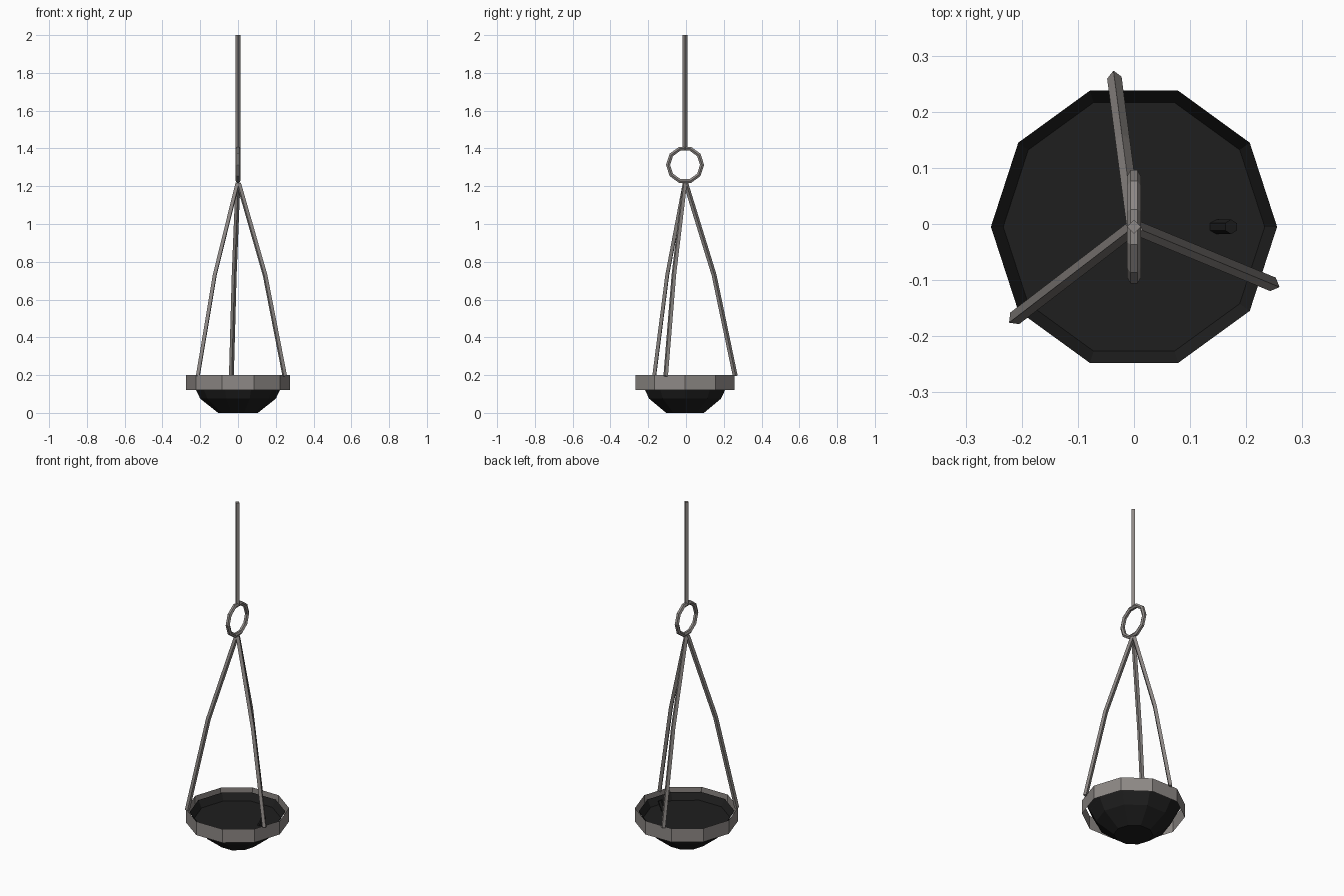
import bpy, bmesh, math
from mathutils import Vector

if "Cube" in bpy.data.objects:
    bpy.data.objects.remove(bpy.data.objects["Cube"])

CY = -0.005  # common centre in y


def material(name, rgb):
    m = bpy.data.materials.new(name)
    m.diffuse_color = (*rgb, 1)
    m.use_nodes = True
    m.node_tree.nodes["Principled BSDF"].inputs["Base Color"].default_value = m.diffuse_color
    return m


METAL = material("warm grey metal", (0.27, 0.25, 0.238))
BLACK = material("soot black", (0.013, 0.013, 0.013))


def finish(name, bm, mat, fix=True):
    if fix:
        bmesh.ops.recalc_face_normals(bm, faces=bm.faces)
    me = bpy.data.meshes.new(name)
    bm.to_mesh(me)
    bm.free()
    me.materials.append(mat)
    ob = bpy.data.objects.new(name, me)
    bpy.context.collection.objects.link(ob)
    return ob


def skin_rings(bm, rings, closed=False):
    """Bridge consecutive vertex rings with quads."""
    n = len(rings[0])
    pairs = list(zip(rings, rings[1:])) + ([(rings[-1], rings[0])] if closed else [])
    for a, b in pairs:
        for i in range(n):
            bm.faces.new((a[i], a[(i + 1) % n], b[(i + 1) % n], b[i]))


def lathe(name, profile, mat, cap_start=False, cap_end=False, n=10):
    bm = bmesh.new()
    rings = [[bm.verts.new((r * math.cos(math.tau * i / n),
                            CY + r * math.sin(math.tau * i / n), z)) for i in range(n)]
             for r, z in profile]
    skin_rings(bm, rings)
    if cap_start:
        bm.faces.new(rings[0][::-1])
    if cap_end:
        bm.faces.new(rings[-1])
    return finish(name, bm, mat, fix=cap_start or cap_end)


def tube(name, path, radius, side, mat, n=4, closed=False, turn=0.0):
    """Sweep an n-gon along a planar path; side is the normal of that plane."""
    bm = bmesh.new()
    pts = [Vector(p) for p in path]
    side = Vector(side).normalized()
    rings, k = [], len(pts)
    for i, p in enumerate(pts):
        prev = pts[i - 1] if closed or i > 0 else p
        nxt = pts[(i + 1) % k] if closed or i < k - 1 else p
        up = side.cross((nxt - prev).normalized())
        rings.append([bm.verts.new(p + radius * (math.cos(turn + math.tau * j / n) * side
                                                 + math.sin(turn + math.tau * j / n) * up))
                      for j in range(n)])
    skin_rings(bm, rings, closed)
    if not closed:
        bm.faces.new(rings[0][::-1])
        bm.faces.new(rings[-1])
    return finish(name, bm, mat)


# Dish: outer bowl with a flat fill inside
lathe("bowl", [(0.105, 0), (0.2, 0.075), (0.222, 0.12), (0.255, 0.18)], BLACK, cap_start=True)
lathe("bowl_fill", [(0.233, 0.138), (0.233, 0.14)], BLACK, cap_end=True)

# Thin band standing around the dish
lathe("rim_band", [(0.275, 0.12), (0.275, 0.2)], METAL)

# Small tilted wick
tube("wick", [(0.143, CY, 0.13), (0.173, CY, 0.197)], 0.013, (0, 1, 0), BLACK, n=6)

# Three bent hanger arms
for i in range(3):
    a = math.radians(97.5 + 120 * i)
    c, s = math.cos(a), math.sin(a)
    path = [(r * c, CY + r * s, z) for r, z in [(0.268, 0.195), (0.155, 0.73), (0.004, 1.215)]]
    tube(f"hanger_arm_{i + 1}", path, 0.013, (-s, c, 0), METAL)

# Ring standing in the side plane
path = [(0, CY + 0.09 * math.cos(math.tau * i / 10), 1.313 + 0.09 * math.sin(math.tau * i / 10))
        for i in range(10)]
tube("hanging_ring", path, 0.0125, (1, 0, 0), METAL, n=6, closed=True)

# Straight rod up to the ceiling
tube("top_rod", [(0, CY, 1.395), (0, CY, 2.0)], 0.0125, (1, 0, 0), METAL)
